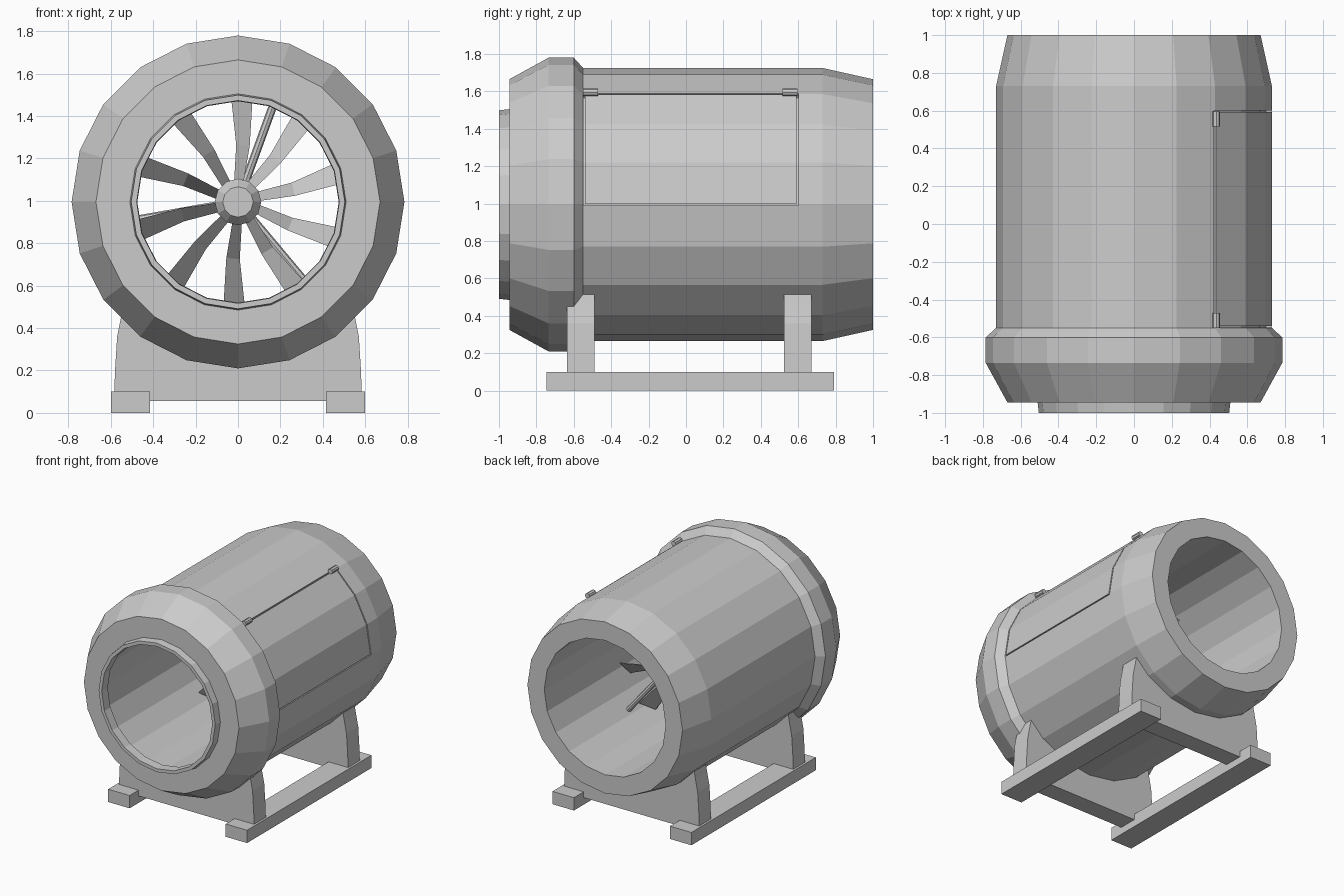
import bpy, bmesh, math
from mathutils import Vector

cube = bpy.data.objects.get("Cube")
if cube:
    bpy.data.objects.remove(cube, do_unlink=True)

AXIS_Z = 0.995   # height of the drum axis
SIDES = 20

grey = bpy.data.materials.new("light grey")
grey.use_nodes = True
grey.diffuse_color = (0.6, 0.6, 0.6, 1)
grey.node_tree.nodes["Principled BSDF"].inputs["Base Color"].default_value = (0.6, 0.6, 0.6, 1)


def finish(name, bm):
    bmesh.ops.recalc_face_normals(bm, faces=bm.faces)
    mesh = bpy.data.meshes.new(name)
    bm.to_mesh(mesh)
    bm.free()
    mesh.materials.append(grey)
    obj = bpy.data.objects.new(name, mesh)
    bpy.context.collection.objects.link(obj)
    return obj


def polar(r, degrees, y):
    a = math.radians(degrees)
    return Vector((r * math.cos(a), y, AXIS_Z + r * math.sin(a)))


def revolve(name, profile, sides=SIDES):
    """Spin a closed loop of (y, radius) points around the drum axis."""
    bm = bmesh.new()
    rings = [[bm.verts.new(polar(r, 90 + 360 * i / sides, y)) for y, r in profile]
             for i in range(sides)]
    n = len(profile)
    for i in range(sides):
        a, b = rings[i], rings[(i + 1) % sides]
        for j in range(n):
            k = (j + 1) % n
            bm.faces.new((a[j], a[k], b[k], b[j]))
    return finish(name, bm)


def extrude_y(name, points, y0, y1):
    """Prism from an (x, z) outline."""
    bm = bmesh.new()
    face = bm.faces.new([bm.verts.new((x, y0, z)) for x, z in points])
    out = bmesh.ops.extrude_face_region(bm, geom=[face])
    bmesh.ops.translate(bm, vec=(0, y1 - y0, 0),
                        verts=[v for v in out["geom"] if isinstance(v, bmesh.types.BMVert)])
    return finish(name, bm)


def rod(name, start, end, radius, sides=8):
    bm = bmesh.new()
    d = end - start
    bmesh.ops.create_cone(bm, cap_ends=True, segments=sides, radius1=radius,
                          radius2=radius, depth=d.length)
    bm.transform(d.to_track_quat('Z', 'Y').to_matrix().to_4x4())
    bmesh.ops.translate(bm, vec=(start + end) / 2, verts=bm.verts)
    return finish(name, bm)


def arc_outline(r0, r1, first, last):
    angles = [first, 18, 36, last]
    pts = [polar(r1, a, 0) for a in angles] + [polar(r0, a, 0) for a in reversed(angles)]
    return [(p.x, p.z) for p in pts]


# Drum with flared front collar and tapered tail
drum = revolve("drum_shell", [
    (-0.945, 0.52), (-0.945, 0.67), (-0.735, 0.785), (-0.6, 0.785),
    (-0.55, 0.73), (0.73, 0.73), (1.0, 0.67), (1.0, 0.525)])

# Recess for the side hatch
cutter = extrude_y("hatch_cutter", arc_outline(0.7, 0.8, -0.4, 54.4), -0.548, 0.601)
cutter.hide_render = True
cut = drum.modifiers.new("hatch_recess", 'BOOLEAN')
cut.operation = 'DIFFERENCE'
cut.solver = 'EXACT'
cut.object = cutter
bpy.context.view_layer.objects.active = drum
bpy.ops.object.modifier_apply(modifier=cut.name)
bpy.data.objects.remove(cutter, do_unlink=True)

# Hatch panel and its hinges
extrude_y("side_hatch", arc_outline(0.695, 0.73, 0.3, 53.6), -0.54, 0.592)
for y in (-0.51, 0.555):
    hinge = polar(0.742, 54, y)
    half = Vector((0, 0.04, 0))
    rod("hatch_hinge", hinge - half, hinge + half, 0.02)

# Front intake lip
revolve("intake_lip", [(-0.93, 0.475), (-1.0, 0.478), (-1.0, 0.504), (-0.945, 0.51),
                       (-0.945, 0.525), (-0.93, 0.525)])

# Fan hub
revolve("fan_hub", [(-0.06, 0.001), (-0.06, 0.072), (-0.01, 0.11), (0.28, 0.11),
                    (0.28, 0.001)], 12)

# Pitched fan blades, widening to the tip
bm = bmesh.new()
for i in range(10):
    base = 88 + 36 * i
    rows = []
    for r, bend, half, pitch in ((0.09, 0, 0.022, 0.055), (0.27, -3, 0.032, 0.05),
                                 (0.51, 0, 0.052, 0.04)):
        spread = math.degrees(half / r)
        rows.append([bm.verts.new(polar(r, base + bend + s * spread, 0.06 + s * pitch + t))
                     for s, t in ((-1, 0), (1, 0), (1, 0.012), (-1, 0.012))])
    for a, b in zip(rows, rows[1:]):
        for j in range(4):
            k = (j + 1) % 4
            bm.faces.new((a[j], a[k], b[k], b[j]))
    bm.faces.new(rows[0])
    bm.faces.new(rows[-1])
finish("fan_blades", bm)

# Struts holding the hub inside the duct
for angle in (70, 190, 310):
    rod("hub_strut", polar(0.09, angle, 0.23), polar(0.54, angle, 0.23), 0.02)

# Cradles under the drum
side = [(0.585, 0.055), (0.58, 0.2), (0.57, 0.36), (0.55, 0.46), (0.54, 0.515)]
saddle = [polar(0.66, a, 0) for a in range(-48, -133, -12)]
outline = side + [(p.x, p.z) for p in saddle] + [(-x, z) for x, z in reversed(side)]
extrude_y("front_cradle", outline, -0.635, -0.49)
extrude_y("rear_cradle", outline, 0.525, 0.67)

# Ground rails
for name, s in (("left_rail", 1), ("right_rail", -1)):
    extrude_y(name, [(s * 0.415, 0), (s * 0.6, 0), (s * 0.6, 0.1), (s * 0.415, 0.1)],
              -0.745, 0.79)
